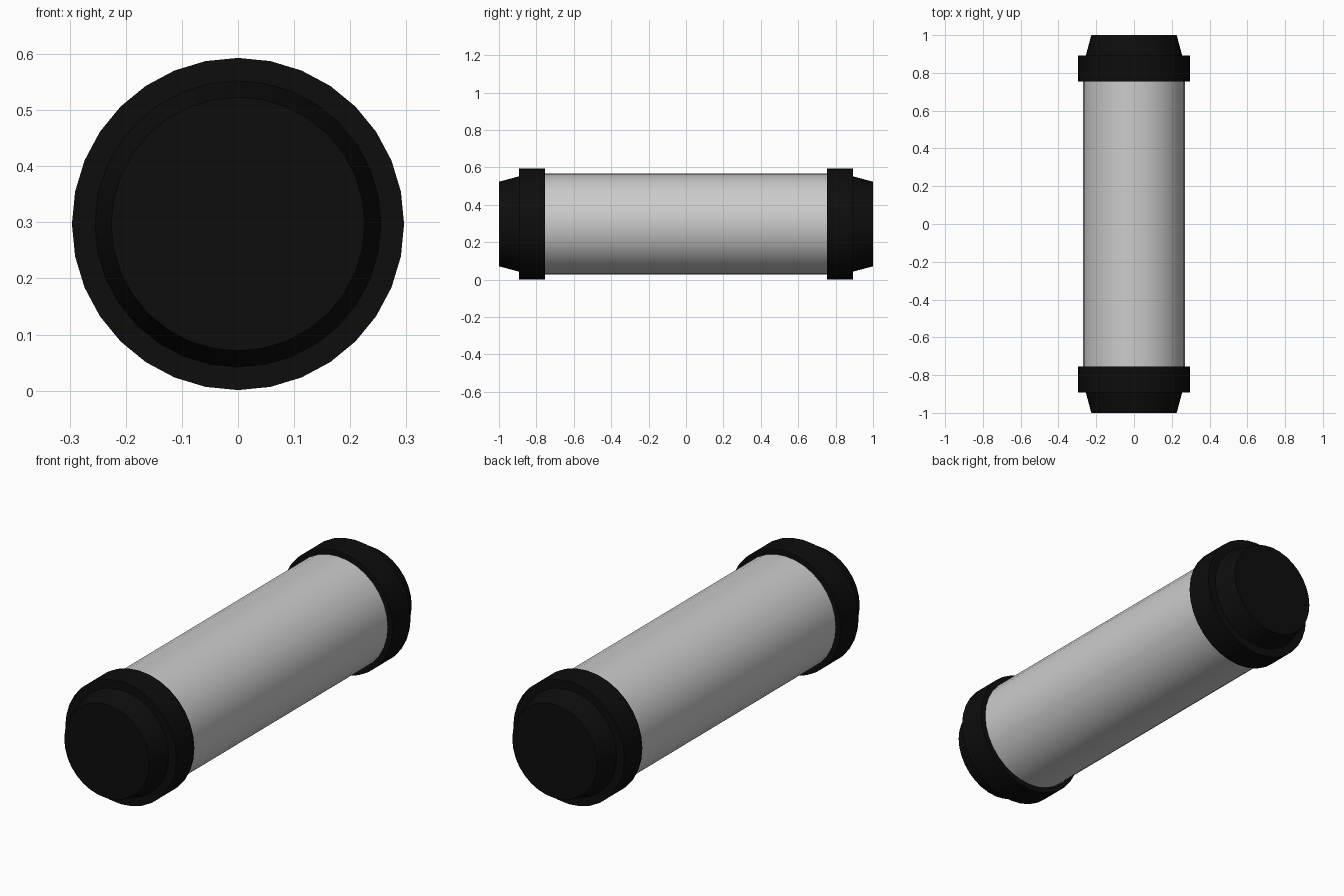
import bpy, bmesh, math
from mathutils import Vector

if "Cube" in bpy.data.objects:
    bpy.data.objects.remove(bpy.data.objects["Cube"])

SIDES = 32
CENTRE_Z = 0.297

black = bpy.data.materials.new("black_rubber")
black.diffuse_color = (0.004, 0.004, 0.004, 1)
black.use_nodes = True
black.node_tree.nodes["Principled BSDF"].inputs["Base Color"].default_value = black.diffuse_color


def lathe(name, profile, material=None, close_start=False, close_end=False):
    """Spin (radius, y) points around the long axis."""
    bm = bmesh.new()
    rings = []
    for r, y in profile:
        rings.append([bm.verts.new((r * math.sin(2 * math.pi * i / SIDES), y,
                                    CENTRE_Z + r * math.cos(2 * math.pi * i / SIDES)))
                      for i in range(SIDES)])
    for a, b in zip(rings, rings[1:]):
        for i in range(SIDES):
            j = (i + 1) % SIDES
            bm.faces.new((a[i], a[j], b[j], b[i]))
    if close_start:
        bm.faces.new(rings[0])
    if close_end:
        bm.faces.new(rings[-1])
    bmesh.ops.recalc_face_normals(bm, faces=bm.faces)
    mesh = bpy.data.meshes.new(name)
    bm.to_mesh(mesh)
    bm.free()
    ob = bpy.data.objects.new(name, mesh)
    bpy.context.collection.objects.link(ob)
    if material:
        mesh.materials.append(material)
    bpy.ops.object.select_all(action='DESELECT')
    ob.select_set(True)
    bpy.context.view_layer.objects.active = ob
    bpy.ops.object.shade_smooth_by_angle(angle=math.radians(30))
    return ob


# Grey tube, its ends hidden inside the caps
lathe("tube", [(0.27, -0.77), (0.27, 0.77)], close_start=True, close_end=True)

# Stepped end caps: wide collar, then a tapered plug with a flat end
for side, name in ((-1, "front_cap"), (1, "back_cap")):
    lathe(name, [(0.265, side * 0.755), (0.296, side * 0.755), (0.296, side * 0.892),
                 (0.255, side * 0.892), (0.226, side * 1.0)],
          black, close_start=True, close_end=True)
